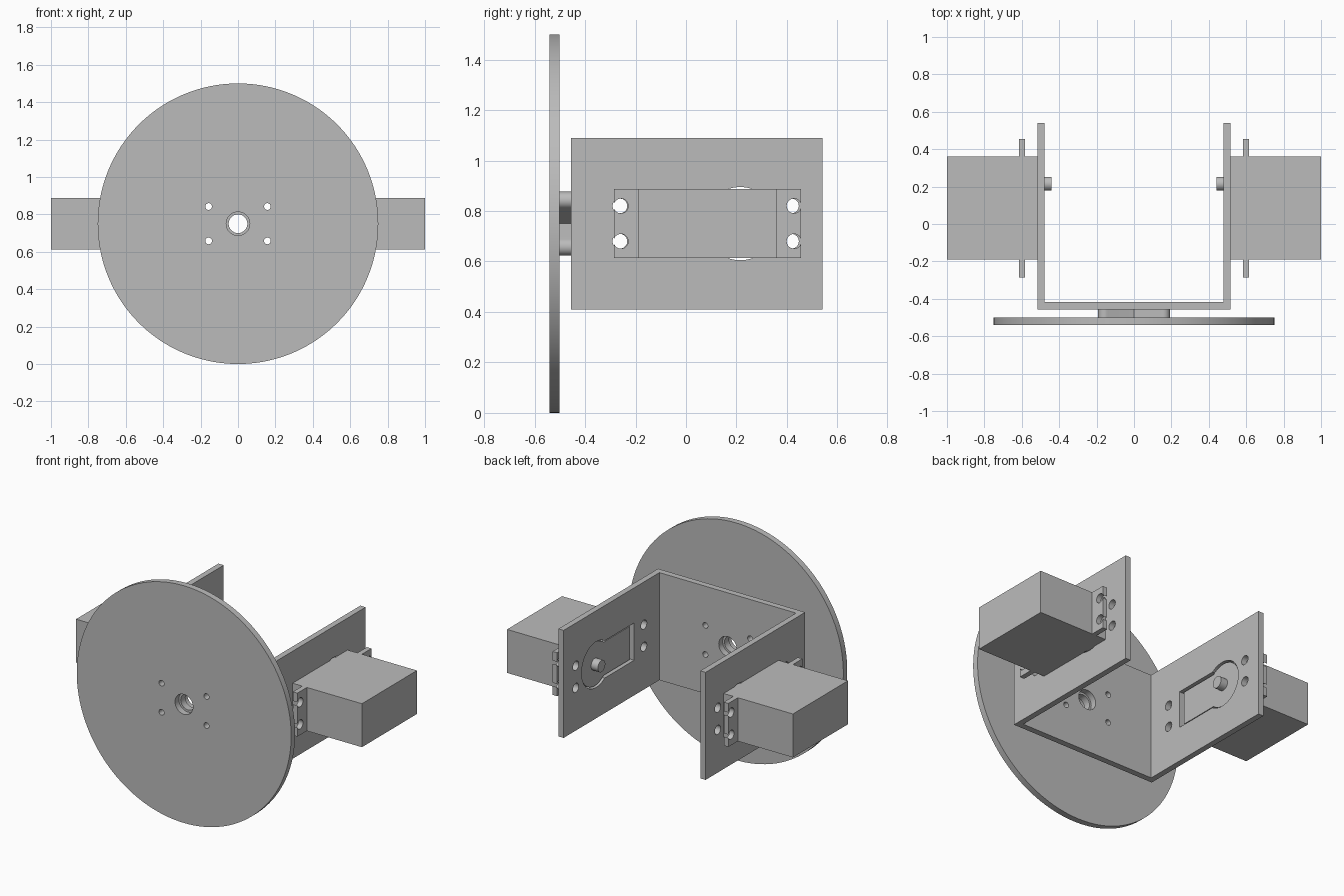
import bpy, bmesh, math
from mathutils import Matrix, Vector

if "Cube" in bpy.data.objects:
    bpy.data.objects.remove(bpy.data.objects["Cube"])

grey = bpy.data.materials.new("plain grey")
grey.use_nodes = True
COLOUR = (0.5, 0.5, 0.5, 1)
grey.diffuse_color = COLOUR
grey.node_tree.nodes["Principled BSDF"].inputs["Base Color"].default_value = COLOUR

MID = 0.75       # height of the common axis


def finish(name, bm):
    bmesh.ops.recalc_face_normals(bm, faces=bm.faces)
    mesh = bpy.data.meshes.new(name)
    bm.to_mesh(mesh)
    bm.free()
    mesh.materials.append(grey)
    obj = bpy.data.objects.new(name, mesh)
    bpy.context.collection.objects.link(obj)
    return obj


def box(name, x, y, z):
    bm = bmesh.new()
    bmesh.ops.create_cube(bm, size=1)
    for v in bm.verts:
        v.co = [(lo + hi) / 2 + c * (hi - lo) for c, (lo, hi) in zip(v.co, (x, y, z))]
    return finish(name, bm)


def prism(name, outline, axis, lo, hi):
    """Extrude an outline of (x, z) points along y, or of (y, z) points along x."""
    place = (lambda u, w, d: (u, d, w)) if axis == "y" else (lambda u, w, d: (d, u, w))
    bm = bmesh.new()
    face = bm.faces.new([bm.verts.new(place(u, w, lo)) for u, w in outline])
    moved = bmesh.ops.extrude_face_region(bm, geom=[face])["geom"]
    verts = [g for g in moved if isinstance(g, bmesh.types.BMVert)]
    bmesh.ops.translate(bm, verts=verts, vec=Vector(place(0, 0, hi - lo)))
    return finish(name, bm)


def arc(u, w, r, start, end, n):
    return [(u + r * math.cos(math.radians(start + (end - start) * i / n)),
             w + r * math.sin(math.radians(start + (end - start) * i / n))) for i in range(n + 1)]


def disc(name, u, w, r, axis, lo, hi, n=40):
    return prism(name, arc(u, w, r, 0, 360, n)[:-1], axis, lo, hi)


def apply(obj, kind, **settings):
    mod = obj.modifiers.new(kind, kind)
    for key, value in settings.items():
        setattr(mod, key, value)
    bpy.context.view_layer.objects.active = obj
    bpy.ops.object.modifier_apply(modifier=mod.name)


def combine(obj, others, operation):
    for other in others:
        other.hide_render = True
        apply(obj, "BOOLEAN", operation=operation, object=other, solver="EXACT")
        bpy.data.objects.remove(other)


def cut(obj, *cutters):
    combine(obj, cutters, "DIFFERENCE")


# Four screw positions around the axis
screws = [(sx * 0.157, MID + sz * 0.092) for sx in (1, -1) for sz in (1, -1)]


def cut_hub_holes(obj, bore):
    cut(obj, disc("cutter", 0, MID, bore, "y", -0.7, -0.3),
        *[disc("cutter", u, w, 0.018, "y", -0.7, -0.3, 24) for u, w in screws])


# Wheel
wheel = disc("wheel", 0, MID, 0.75, "y", -0.54, -0.501, 160)
cut_hub_holes(wheel, 0.063)

# Cross-shaped horn between wheel and bracket
tilt = math.degrees(math.atan2(0.092, 0.157))
outline = []
for angle, valley in ((tilt, 90), (180 - tilt, 180), (180 + tilt, 270), (360 - tilt, 360)):
    a = math.radians(angle)
    outline += arc(0.182 * math.cos(a), MID + 0.092 * math.sin(a) / math.sin(math.radians(tilt))
                   * 1.0, 0.035, angle - 90, angle + 90, 14)
    v = math.radians(valley)
    outline.append((0.075 * math.cos(v), MID + 0.075 * math.sin(v)))
horn = prism("horn", outline, "y", -0.501, -0.456)
cut_hub_holes(horn, 0.05)

# U-shaped bracket
bracket = box("bracket", (-0.515, 0.515), (-0.456, 0.54), (0.41, 1.09))
cut(bracket, box("cutter", (-0.478, 0.478), (-0.417, 0.7), (0.3, 1.2)))
cut_hub_holes(bracket, 0.063)
# Rounded windows and servo screw holes through both sides
SHAFT_Y = 0.215
cut(bracket,
    disc("cutter", SHAFT_Y, MID, 0.145, "x", -0.7, 0.7, 64),
    box("cutter", (-0.7, 0.7), (-0.165, SHAFT_Y), (MID - 0.118, MID + 0.118)),
    *[disc("cutter", y, MID + dz, 0.029, "x", -0.7, 0.7)
      for y in (-0.262, 0.418) for dz in (0.07, -0.07)])

# Servo: body, slotted mounting flange, round gear tower and shaft
body = box("servo_body", (0.515, 1.0), (-0.19, 0.36), (0.613, 0.888))
flange = box("servo_flange", (0.583, 0.615), (-0.285, 0.455), (0.613, 0.888))
for hole_y, edge in ((-0.258, -0.3), (0.428, 0.47)):
    for dz in (0.07, -0.07):
        w = MID + dz
        cut(flange, disc("cutter", hole_y, w, 0.029, "x", 0.5, 0.7),
            box("cutter", (0.5, 0.7), sorted((hole_y, edge)), (w - 0.01, w + 0.01)))
tower = disc("servo_tower", SHAFT_Y, MID, 0.137, "x", 0.488, 0.52, 64)
combine(tower, [box("cutter", (0.488, 0.52), (-0.135, SHAFT_Y), (MID - 0.105, MID + 0.105))],
        "UNION")
shaft = disc("servo_shaft", SHAFT_Y, MID, 0.037, "x", 0.44, 0.5)
servo = [body, flange, tower, shaft]
for part in servo:
    apply(part, "MIRROR")

# Smooth the round walls and keep the edges crisp
bpy.ops.object.select_all(action="DESELECT")
for part in [wheel, horn, bracket] + servo:
    part.select_set(True)
bpy.context.view_layer.objects.active = wheel
bpy.ops.object.shade_smooth_by_angle(angle=math.radians(30))
